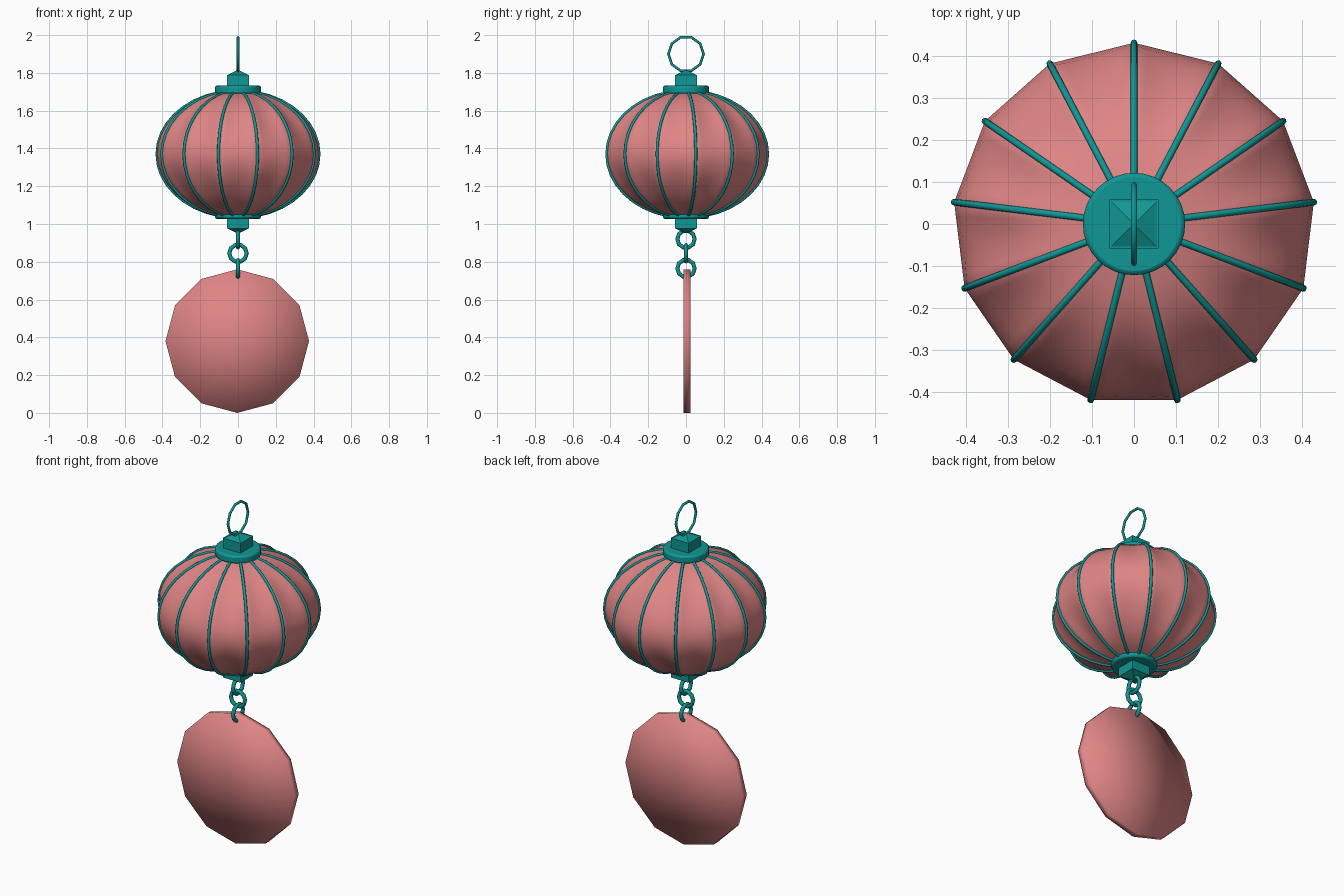
import bpy, bmesh
from math import sin, cos, pi, asin

if "Cube" in bpy.data.objects:
    bpy.data.objects.remove(bpy.data.objects["Cube"], do_unlink=True)


def make_material(name, rgb):
    m = bpy.data.materials.new(name)
    m.use_nodes = True
    m.diffuse_color = (*rgb, 1)
    m.node_tree.nodes["Principled BSDF"].inputs["Base Color"].default_value = (*rgb, 1)
    return m


PINK = make_material("dusty_pink", (0.74, 0.235, 0.235))
TEAL = make_material("teal", (0.005, 0.31, 0.30))

RIBS = 13
RADIUS, HALF_HEIGHT, MID_Z = 0.432, 0.335, 1.37
NECK = 0.1


def finish(name, mat, angle=None):
    ob = bpy.context.object
    ob.name = name
    ob.data.materials.append(mat)
    if angle is None:
        bpy.ops.object.shade_smooth()
    else:
        bpy.ops.object.shade_smooth_by_angle(angle=angle)
    return ob


def tubes(name, paths, radius, cyclic):
    """Round wire along each path."""
    cu = bpy.data.curves.new(name, "CURVE")
    cu.dimensions = "3D"
    cu.bevel_depth = radius
    cu.bevel_resolution = 2
    cu.use_fill_caps = True
    for path in paths:
        sp = cu.splines.new("POLY")
        sp.points.add(len(path) - 1)
        for p, co in zip(sp.points, path):
            p.co = (*co, 1)
        sp.use_cyclic_u = cyclic
    cu.materials.append(TEAL)
    ob = bpy.data.objects.new(name, cu)
    bpy.context.collection.objects.link(ob)


def ring(name, z, radius, wire, across_x, sides=10):
    """Upright ring, spanning x or y."""
    path = []
    for i in range(sides):
        a = 2 * pi * i / sides
        s = radius * cos(a)
        path.append((s if across_x else 0, 0 if across_x else s, z + radius * sin(a)))
    tubes(name, [path], wire, True)


def profile(t):
    """Radius and height along a rib, t from 0 (top) to 1 (bottom)."""
    start = asin(NECK / RADIUS)
    a = start + (pi - 2 * start) * t
    return RADIUS * sin(a), MID_Z + HALF_HEIGHT * cos(a)


def rib_point(k, t):
    a = pi / 2 + 2 * pi * k / RIBS
    r, z = profile(t)
    return r * cos(a), r * sin(a), z


# Cloth shade: panels stretched between the ribs, sagging above and below the middle
ROWS, COLS = 16, 6
bm = bmesh.new()
rows = []
for j in range(ROWS + 1):
    t = j / ROWS
    row = []
    for k in range(RIBS):
        a, b = rib_point(k, t), rib_point(k + 1, t)
        for c in range(COLS):
            u = c / COLS
            sag = 1 - 0.06 * sin(pi * u) * sin(2 * pi * t) ** 2
            row.append(bm.verts.new(((a[0] + (b[0] - a[0]) * u) * sag,
                                     (a[1] + (b[1] - a[1]) * u) * sag, a[2])))
    rows.append(row)
for upper, lower in zip(rows, rows[1:]):
    n = len(upper)
    for i in range(n):
        bm.faces.new((upper[i], lower[i], lower[(i + 1) % n], upper[(i + 1) % n]))
for f in bm.faces:
    f.smooth = True
mesh = bpy.data.meshes.new("lantern_shade")
bm.to_mesh(mesh)
bm.free()
mesh.materials.append(PINK)
shade = bpy.data.objects.new("lantern_shade", mesh)
bpy.context.collection.objects.link(shade)

# Ribs
tubes("lantern_ribs", [[rib_point(k, j / ROWS) for j in range(ROWS + 1)]
                       for k in range(RIBS)], 0.008, False)

# End caps: round collar, square block and low pyramid
for name, side, collar_z, thick, block_z, tip_z in (
        ("top", 1, 1.71, 0.045, 1.76, 1.80), ("bottom", -1, 1.045, 0.035, 1.005, 0.965)):
    bpy.ops.mesh.primitive_cylinder_add(vertices=32, radius=0.122, depth=thick,
                                        location=(0, 0, collar_z))
    collar = finish(name + "_collar", TEAL, 0.6)
    bevel = collar.modifiers.new("rounded_edge", "BEVEL")
    bevel.width = 0.01
    bevel.segments = 2

    bpy.ops.mesh.primitive_cube_add(size=1, location=(0, 0, block_z))
    block = finish(name + "_block", TEAL, 0.6)
    block.scale = (0.116, 0.116, 0.06)

    bpy.ops.mesh.primitive_cone_add(vertices=4, radius1=0.082, radius2=0.012, depth=0.024,
                                    location=(0, 0, tip_z),
                                    rotation=(0 if side > 0 else pi, 0, pi / 4))
    finish(name + "_pyramid", TEAL, 0.4)

# Hanging loop and chain
ring("hanging_loop", 1.9, 0.093, 0.007, False)
for i, z in enumerate((0.92, 0.845, 0.765)):
    ring("chain_link_%d" % (i + 1), z, 0.046, 0.011, i == 1)

# Twelve-sided pendant plate
bpy.ops.mesh.primitive_cylinder_add(vertices=12, radius=0.38, depth=0.037,
                                    end_fill_type="TRIFAN",
                                    location=(-0.004, 0.005, 0.38), rotation=(pi / 2, 0, 0))
finish("pendant_plate", PINK)
